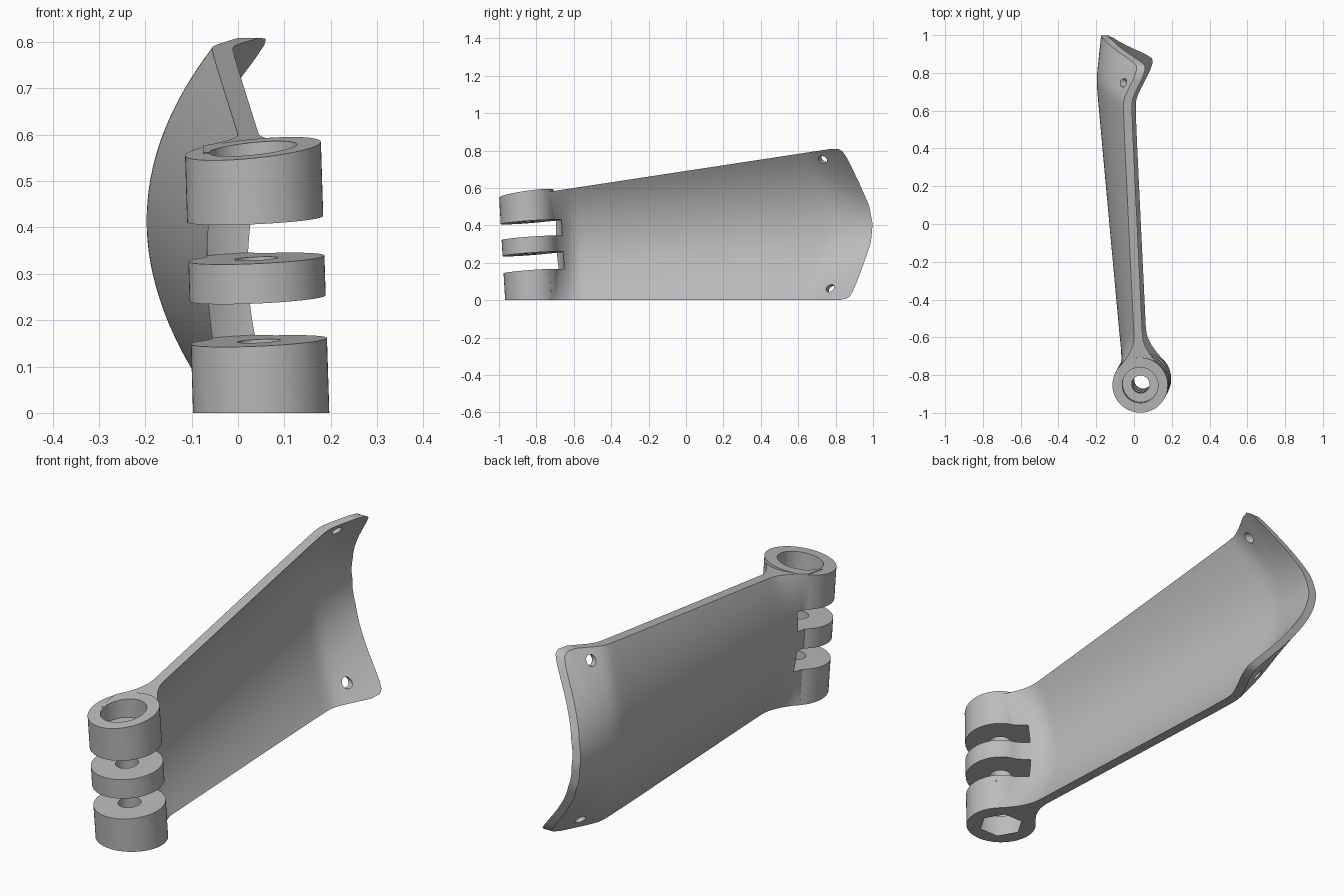
import bpy, bmesh, math
from mathutils import Vector

if "Cube" in bpy.data.objects:
    bpy.data.objects.remove(bpy.data.objects["Cube"], do_unlink=True)

grey = bpy.data.materials.new("plain grey")
grey.use_nodes = True
grey.diffuse_color = (0.5, 0.5, 0.5, 1)
grey.node_tree.nodes["Principled BSDF"].inputs["Base Color"].default_value = (0.5, 0.5, 0.5, 1)


def make(name, bm):
    bmesh.ops.recalc_face_normals(bm, faces=bm.faces)
    mesh = bpy.data.meshes.new(name)
    bm.to_mesh(mesh)
    bm.free()
    mesh.materials.append(grey)
    ob = bpy.data.objects.new(name, mesh)
    bpy.context.scene.collection.objects.link(ob)
    return ob


def interp(points, x):
    for (a, ya), (b, yb) in zip(points, points[1:]):
        if x <= b:
            return ya + (yb - ya) * (x - a) / (b - a)
    return points[-1][1]


# Leaning hinge axis
def axis(z):
    return 0.05 - 0.031 * z, -0.82 - 0.058 * z


def pin(name, r, low, high, n=64, low_tilt=(0, 0), high_tilt=(0, 0)):
    """Cylinder along the hinge axis with sloping end planes."""
    bm = bmesh.new()
    rings = []
    for z, (tx, ty) in ((low, low_tilt), (high, high_tilt)):
        cx, cy = axis(z)
        ring = []
        for i in range(n):
            a = 2 * math.pi * i / n
            dx, dy = r * math.cos(a), r * math.sin(a)
            dz = tx * dx + ty * dy
            # follow the lean so the walls stay parallel to the axis
            ring.append(bm.verts.new((cx + dx - 0.031 * dz, cy + dy - 0.058 * dz, z + dz)))
        rings.append(ring)
    a, b = rings
    for i in range(n):
        j = (i + 1) % n
        bm.faces.new((a[i], a[j], b[j], b[i]))
    bm.faces.new(a)
    bm.faces.new(b)
    return make(name, bm)


# Curved plate: x range of the sheet at length y, height parameter s in -1..1
def top_height(y):
    return min(0.6 + 0.152 * (y + 0.6), 0.815)


def sheet(y, s):
    u = (y + 0.6) / 1.25
    out = -0.06 * u + 0.01 * (1 - s) - (0.085 + 0.055 * u) * (1 - s * s)
    d = y - (0.66 + 0.1 * (1 - s * s))
    flare = 0.2 + 0.37 * s * s * (2 - s * s)
    out += flare * 0.5 * (d + math.sqrt(d * d + 0.03 ** 2))
    inn = out + 0.04 + 0.005 * s * s
    # neck widening into the hinge barrel
    z = top_height(y) * (s + 1) / 2
    cx, cy = axis(z)
    w = min(max((0.27 - (y - cy)) / 0.17, 0), 1) ** 2
    return out + (cx - 0.108 - out) * w, inn + (cx + 0.108 - inn) * w, z


END = [(0, 0.998), (0.25, 0.983), (0.5, 0.943), (0.75, 0.9), (0.88, 0.875),
       (0.95, 0.857), (0.98, 0.838), (1, 0.795)]


def build_plate():
    bm = bmesh.new()
    rows, cols = 48, []
    levels = [math.sin(math.pi * (i / rows - 0.5)) for i in range(rows + 1)]
    stations = [("neck", 0.02 * i) for i in range(15)]
    stations += [("body", i / 12) for i in range(1, 13)]
    stations += [("end", i / 16) for i in range(1, 17)]
    for kind, v in stations:
        outer, inner = [], []
        for s in levels:
            cy = axis(0.3 * (s + 1))[1]
            start = cy + 0.28
            if kind == "neck":
                y = cy + v
            elif kind == "body":
                y = start + (0.6 - start) * v
            else:
                y = 0.6 + (interp(END, abs(s)) - 0.02 * s - 0.6) * v
            xo, xi, z = sheet(y, s)
            outer.append(bm.verts.new((xo, y, z)))
            inner.append(bm.verts.new((xi, y, z)))
        cols.append(outer + inner[::-1])
    n = len(cols[0])
    for a, b in zip(cols, cols[1:]):
        for i in range(n):
            j = (i + 1) % n
            bm.faces.new((a[i], a[j], b[j], b[i]))
    for c in (cols[0], cols[-1]):
        for i in range(rows):
            bm.faces.new((c[i], c[i + 1], c[n - 2 - i], c[n - 1 - i]))
    return make("hinged_curved_plate", bm)


def combine(target, tool, operation):
    mod = target.modifiers.new("cut", 'BOOLEAN')
    mod.operation = operation
    mod.solver = 'EXACT'
    mod.object = tool
    bpy.context.view_layer.objects.active = target
    bpy.ops.object.modifier_apply(modifier=mod.name)
    bpy.data.objects.remove(tool, do_unlink=True)


plate = build_plate()

# Hinge barrel, then the two slots that split it into three knuckles
combine(plate, pin("barrel", 0.147, 0, 0.57, high_tilt=(0.1, 0.14)), 'UNION')
tilt = (0.045, 0.075)
for low, high in ((0.155, 0.247), (0.333, 0.418)):
    combine(plate, pin("slot", 0.18, low, high, 64, tilt, tilt), 'DIFFERENCE')

# Pin hole, round recess on top, hexagonal recess underneath
combine(plate, pin("pin_hole", 0.047, -0.1, 0.8, 32), 'DIFFERENCE')
combine(plate, pin("round_recess", 0.095, 0.49, 0.8, 48, tilt), 'DIFFERENCE')
combine(plate, pin("hex_recess", 0.092, -0.1, 0.07, 6), 'DIFFERENCE')

# Screw holes in the flared tabs
for y, z, side in ((0.735, 0.753, 1), (0.785, 0.057, -1)):
    bm = bmesh.new()
    bmesh.ops.create_cone(bm, cap_ends=True, segments=24, radius1=0.023, radius2=0.023, depth=0.22)
    drill = make("screw_hole", bm)
    drill.location = (-0.03, y, z)
    drill.rotation_euler = Vector((-0.06, 0.03, 0.015 * side)).to_track_quat('Z', 'Y').to_euler()
    bpy.context.view_layer.update()
    combine(plate, drill, 'DIFFERENCE')

bpy.ops.object.select_all(action='DESELECT')
plate.select_set(True)
bpy.context.view_layer.objects.active = plate
bpy.ops.object.shade_smooth_by_angle(angle=math.radians(32))
